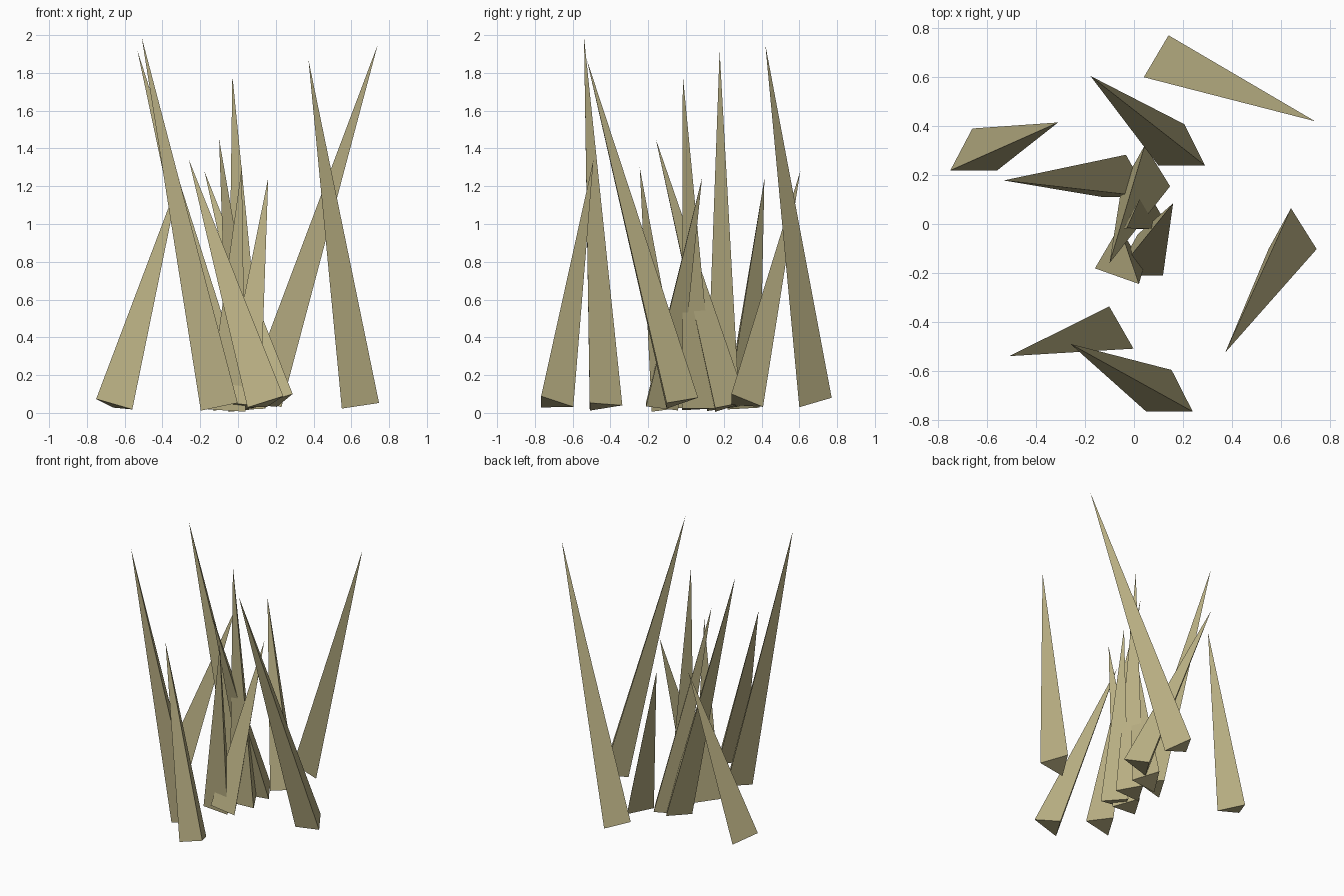
import bpy
import bmesh
from math import radians
from mathutils import Matrix, Vector

cube = bpy.data.objects.get("Cube")
if cube:
    bpy.data.objects.remove(cube, do_unlink=True)

RADIUS = 0.115

straw = bpy.data.materials.new("dry_straw")
straw.use_nodes = True
COLOUR = (0.49, 0.435, 0.23, 1.0)
straw.diffuse_color = COLOUR
shader = next(n for n in straw.node_tree.nodes if n.type == "BSDF_PRINCIPLED")
shader.inputs["Base Color"].default_value = COLOUR
shader.inputs["Roughness"].default_value = 0.9


def blade(name, root, tip):
    """Three-sided spike whose base is square to its leaning axis."""
    root, tip = Vector(root), Vector(tip)
    length = (tip - root).length
    up = (tip - root).normalized()
    side = Vector((up.z, 0, -up.x)).normalized()
    frame = Matrix((side, up.cross(side), up)).transposed().to_4x4()

    bm = bmesh.new()
    bmesh.ops.create_cone(bm, cap_ends=True, segments=3, radius1=RADIUS,
                          radius2=0, depth=length)
    bmesh.ops.remove_doubles(bm, verts=bm.verts, dist=0.0001)
    # Turn one corner to the back, then stand the base on the root point
    low = [v for v in bm.verts if v.co.z < 0]
    corner = max(low, key=lambda v: v.co.y)
    turn = Vector((corner.co.x, corner.co.y)).angle_signed(Vector((0, 1)))
    place = (Matrix.Translation(root) @ frame
             @ Matrix.Translation((0, 0, length / 2))
             @ Matrix.Rotation(-turn, 4, "Z"))
    bm.transform(place)
    bmesh.ops.recalc_face_normals(bm, faces=bm.faces)
    mesh = bpy.data.meshes.new(name)
    bm.to_mesh(mesh)
    bm.free()
    mesh.materials.append(straw)
    obj = bpy.data.objects.new(name, mesh)
    bpy.context.collection.objects.link(obj)


# Outer blades
blade("front_tall_blade", (-0.10, -0.452, 0.035), (-0.51, -0.54, 1.99))
blade("front_short_blade", (0.148, -0.71, 0.05), (-0.26, -0.49, 1.34))
blade("back_tall_blade", (0.137, 0.657, 0.067), (0.74, 0.42, 1.95))
blade("right_short_blade", (-0.657, 0.276, 0.04), (-0.31, 0.415, 1.24))
blade("left_tall_blade", (0.646, -0.047, 0.052), (0.373, -0.525, 1.87))
blade("back_short_blade", (0.198, 0.296, 0.058), (-0.178, 0.605, 1.28))
blade("right_tall_blade", (-0.033, 0.168, 0.035), (-0.533, 0.178, 1.92))

# Central clump
blade("centre_tall_blade", (0.045, 0.037, 0.02), (-0.03, -0.017, 1.79))
blade("centre_back_blade", (0.047, 0.21, 0.03), (-0.10, -0.16, 1.45))
blade("centre_front_blade", (-0.06, -0.124, 0.018), (0.02, -0.245, 1.30))
blade("centre_left_blade", (0.018, -0.155, 0.035), (0.16, 0.085, 1.245))
